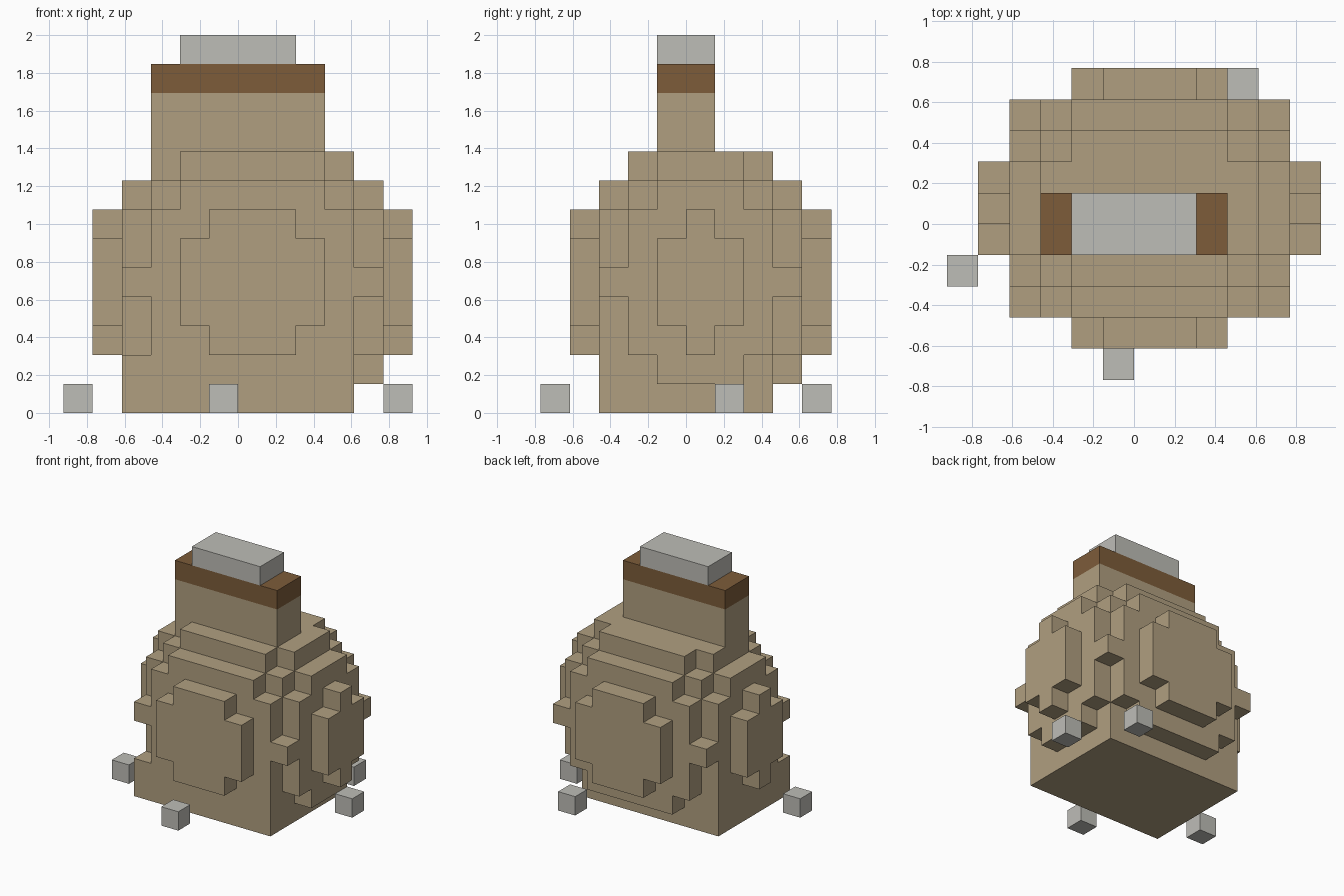
import bpy, bmesh, math
from mathutils import Vector

if "Cube" in bpy.data.objects:
    bpy.data.objects.remove(bpy.data.objects["Cube"], do_unlink=True)

U = 2 / 13  # size of one block


def material(name, rgb):
    m = bpy.data.materials.new(name)
    m.use_nodes = True
    m.diffuse_color = (*rgb, 1)
    bsdf = next(n for n in m.node_tree.nodes if n.type == 'BSDF_PRINCIPLED')
    bsdf.inputs["Base Color"].default_value = (*rgb, 1)
    bsdf.inputs["Roughness"].default_value = 0.9
    return m


TAN = material("tan cloth", (0.434, 0.347, 0.216))
BROWN = material("brown band", (0.205, 0.107, 0.042))
GREY = material("pale grey", (0.515, 0.509, 0.474))


def cells(x0, x1, y0, y1, z0, z1):
    """All block cells in a box given by its grid limits."""
    return {(x, y, z) for x in range(x0, x1) for y in range(y0, y1) for z in range(z0, z1)}


def blocks(name, filled, mat):
    """Skin a set of cells with its outer faces, then merge the flat areas."""
    bm = bmesh.new()
    for c in filled:
        for axis in range(3):
            for s in (-1, 1):
                n = list(c)
                n[axis] += s
                if tuple(n) in filled:
                    continue
                quad = []
                for a, b in ((0, 0), (1, 0), (1, 1), (0, 1))[::s]:
                    p = Vector(c)
                    p[axis] += (s + 1) // 2
                    p[(axis + 1) % 3] += a
                    p[(axis + 2) % 3] += b
                    quad.append(bm.verts.new(p * U))
                bm.faces.new(quad)
    bmesh.ops.remove_doubles(bm, verts=bm.verts, dist=U * 0.01)
    bmesh.ops.dissolve_limit(bm, angle_limit=math.radians(1),
                             verts=bm.verts, edges=bm.edges)
    me = bpy.data.meshes.new(name)
    bm.to_mesh(me)
    bm.free()
    me.materials.append(mat)
    ob = bpy.data.objects.new(name, me)
    bpy.context.collection.objects.link(ob)
    return ob


# Sack: rounded belly, flat foot and narrow neck
belly = {(x, y, z) for x, y, z in cells(-5, 6, -4, 5, 0, 9)
         if (x / 5.5) ** 2 + (y / 4.5) ** 2 + ((z - 4) / 5) ** 2 <= 1}
foot = cells(-4, 4, -3, 3, 0, 2)
neck = cells(-3, 3, -1, 1, 8, 11)
blocks("sack", belly | foot | neck, TAN)

# Band round the neck and the filling that shows above it
blocks("neck_band", cells(-3, 3, -1, 1, 11, 12), BROWN)
blocks("top_filling", cells(-2, 2, -1, 1, 12, 13), GREY)

# Loose pieces on the ground
for i, (x, y) in enumerate(((-6, -2), (-1, -5), (5, 1), (3, 4)), 1):
    blocks(f"loose_piece_{i}", cells(x, x + 1, y, y + 1, 0, 1), GREY)
